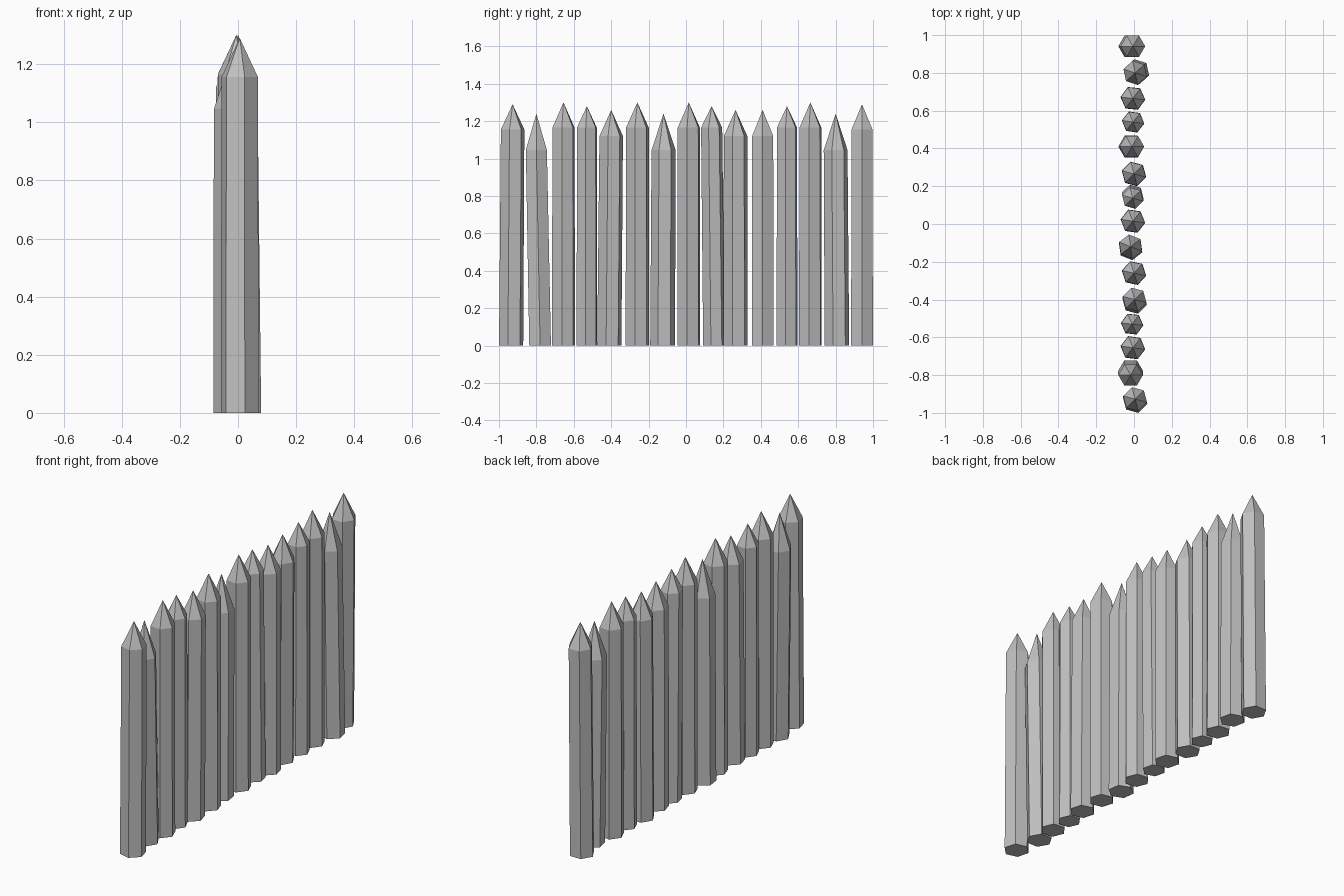
import bpy
import bmesh
from math import cos, sin, pi, radians

# Remove the default cube
default_cube = bpy.data.objects.get("Cube")
if default_cube:
    bpy.data.objects.remove(default_cube, do_unlink=True)

# One plain grey for every stake
grey = bpy.data.materials.new("weathered_grey")
grey.use_nodes = True
colour = (0.53, 0.53, 0.53, 1.0)
grey.diffuse_color = colour
grey.node_tree.nodes["Principled BSDF"].inputs["Base Color"].default_value = colour

# Cutting styles: shoulder height, tip height, radius
STYLES = {
    "end": (1.155, 1.29, 0.067),
    "short": (1.045, 1.24, 0.067),
    "tall": (1.165, 1.30, 0.066),
    "slim": (1.165, 1.28, 0.060),
    "medium": (1.12, 1.26, 0.067),
}
SIDES = 6


def add_ring(bm, centre, radius, height, turn):
    """Add a horizontal ring of vertices."""
    ring = []
    for i in range(SIDES):
        angle = turn + 2 * pi * i / SIDES
        x = centre[0] + radius * cos(angle)
        y = centre[1] + radius * sin(angle)
        ring.append(bm.verts.new((x, y, height)))
    return ring


def make_stake(name, style, base, lean, turn):
    """Build a slightly leaning six-sided stake with a pointed top."""
    shoulder, tip, radius = STYLES[style]
    top = (base[0] + lean[0], base[1] + lean[1])
    bm = bmesh.new()
    lower = add_ring(bm, base, radius, 0.0, radians(turn))
    upper = add_ring(bm, top, radius * 0.97, shoulder, radians(turn))
    apex = bm.verts.new((top[0], top[1], tip))
    bm.faces.new(list(reversed(lower)))
    for i in range(SIDES):
        j = (i + 1) % SIDES
        bm.faces.new((lower[i], lower[j], upper[j], upper[i]))
        bm.faces.new((upper[i], upper[j], apex))
    bmesh.ops.recalc_face_normals(bm, faces=bm.faces)

    mesh = bpy.data.meshes.new(name)
    bm.to_mesh(mesh)
    bm.free()
    mesh.materials.append(grey)
    stake = bpy.data.objects.new(name, mesh)
    bpy.context.collection.objects.link(stake)
    return stake


# Row from front to back: style, foot position, lean, turn
ROW = [
    ("end", (0.006, -0.935), (0, 0.008), -15),
    ("short", (-0.018, -0.78), (0, -0.02), 0),
    ("tall", (-0.006, -0.655), (0, 0), -8),
    ("slim", (-0.01, -0.53), (0, 0), -6),
    ("medium", (0.003, -0.41), (0, 0.01), -15),
    ("tall", (0, -0.26), (0, 0), -12),
    ("short", (-0.018, -0.125), (0, 0.005), -22),
    ("tall", (-0.006, 0.015), (0, 0), -8),
    ("slim", (-0.007, 0.15), (0, -0.013), -16),
    ("medium", (0, 0.265), (0, 0), -15),
    ("medium", (-0.016, 0.41), (0.005, 0), 0),
    ("slim", (-0.005, 0.54), (0, 0), -8),
    ("tall", (-0.006, 0.665), (0, 0), -6),
    ("short", (0.016, 0.807), (-0.01, -0.007), -18),
    ("end", (-0.016, 0.941), (0.01, 0), 0),
]
for number, (style, base, lean, turn) in enumerate(ROW, 1):
    make_stake(f"stake_{number}", style, base, lean, turn)
